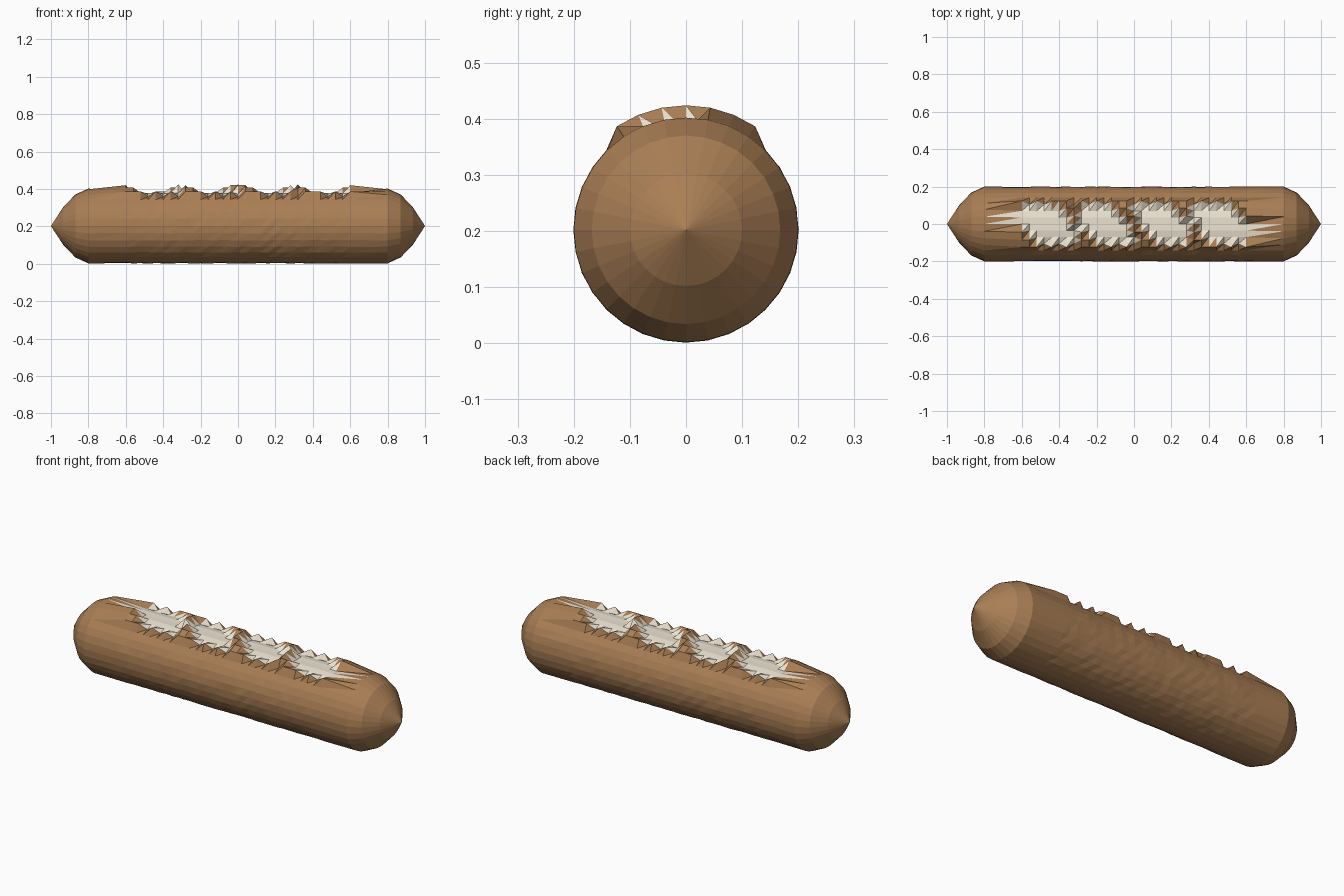
import bpy, bmesh, math, random

if "Cube" in bpy.data.objects:
    bpy.data.objects.remove(bpy.data.objects["Cube"])

random.seed(4)
SIDES, R, ZC = 32, 0.2, 0.202
CUTS = [-0.465, -0.155, 0.155, 0.465]


def material(name, color):
    m = bpy.data.materials.new(name)
    m.diffuse_color = color
    m.use_nodes = True
    m.node_tree.nodes["Principled BSDF"].inputs["Base Color"].default_value = m.diffuse_color
    return m


def in_cut(x, k, i):
    """True where the grid point lies on the floor of a diagonal slash."""
    if abs(k) > 3 or (abs(k) == 3 and i % 2):
        return False
    y = R * math.sin(2 * math.pi * k / SIDES)
    for c in CUTS:
        p = x - c + 0.25 * y
        left = -0.14 + max(0, -y) * 0.6
        right = 0.14 - max(0, y) * 0.6
        if left < p < right:
            return True
    return False


# stations along the loaf: plain ends, dense middle for the slashes
middle = [-0.6 + 0.04 * i for i in range(31)]
stations = [(-0.935, 0.1), (-0.87, 0.168), (-0.8, R)]
stations += [(x, R) for x in middle]
stations += [(0.8, R), (0.87, 0.168), (0.935, 0.1)]

bm = bmesh.new()
floor_verts = set()
rings = []
for i, (x, r0) in enumerate(stations):
    ring = []
    for j in range(SIDES):
        k = j if j <= SIDES // 2 else j - SIDES
        a = 2 * math.pi * k / SIDES
        r = r0
        inside = False
        if abs(x) < 0.61:
            inside = in_cut(x, k, i)
            if inside:
                r = 0.176 + 0.004 * abs(k)      # crumb floor
            elif abs(k) <= 3:
                r = 0.222                       # raised crust lip
            else:
                r += random.uniform(-0.002, 0.001)
        v = bm.verts.new((x, r * math.sin(a), ZC + r * math.cos(a)))
        if inside:
            floor_verts.add(v)
        ring.append(v)
    rings.append(ring)

# skin between stations
for a, b in zip(rings, rings[1:]):
    for j in range(SIDES):
        n = (j + 1) % SIDES
        bm.faces.new((a[j], a[n], b[n]))
        bm.faces.new((a[j], b[n], b[j]))

# pointed ends
for x, ring in ((-1, rings[0]), (1, rings[-1])):
    tip = bm.verts.new((x, 0, ZC))
    for j in range(SIDES):
        bm.faces.new((tip, ring[j], ring[(j + 1) % SIDES]))

# crumb colour inside the slashes
for f in bm.faces:
    if sum(v in floor_verts for v in f.verts) >= 2:
        f.material_index = 1

bmesh.ops.recalc_face_normals(bm, faces=bm.faces)
mesh = bpy.data.meshes.new("bread_loaf")
bm.to_mesh(mesh)
bm.free()
mesh.materials.append(material("crust", (0.40, 0.21, 0.09, 1)))
mesh.materials.append(material("crumb", (0.85, 0.78, 0.65, 1)))
loaf = bpy.data.objects.new("bread_loaf", mesh)
bpy.context.collection.objects.link(loaf)
